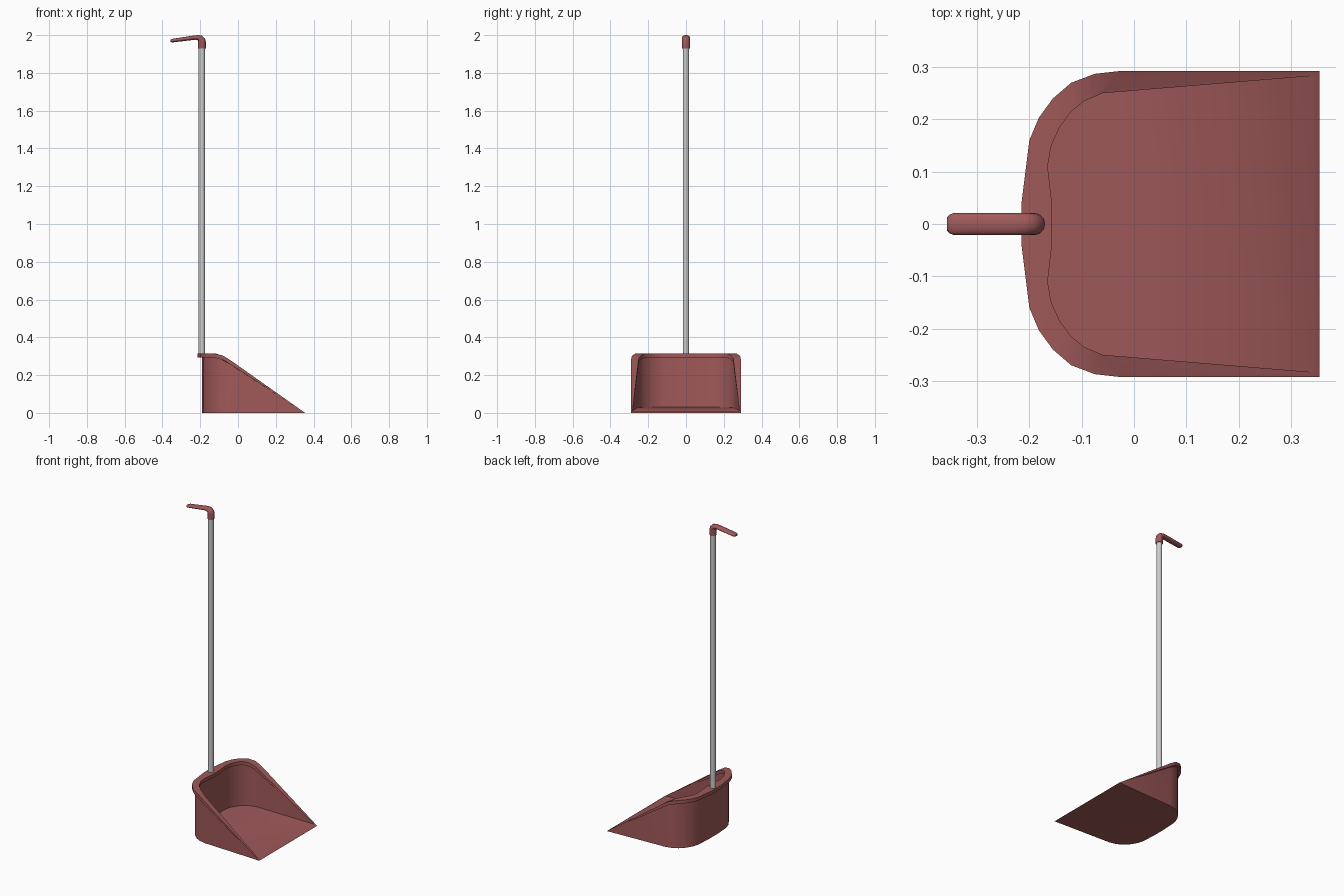
import bpy, bmesh, math
from mathutils import Vector

if "Cube" in bpy.data.objects:
    bpy.data.objects.remove(bpy.data.objects["Cube"])

red = bpy.data.materials.new("dull_red")
red.diffuse_color = (0.35, 0.1, 0.1, 1)
red.use_nodes = True
red.node_tree.nodes["Principled BSDF"].inputs["Base Color"].default_value = red.diffuse_color


def finish(bm, name, mat=None, angle=35):
    bmesh.ops.remove_doubles(bm, verts=bm.verts, dist=1e-5)
    bmesh.ops.recalc_face_normals(bm, faces=bm.faces)
    me = bpy.data.meshes.new(name)
    bm.to_mesh(me)
    bm.free()
    ob = bpy.data.objects.new(name, me)
    bpy.context.collection.objects.link(ob)
    if mat:
        me.materials.append(mat)
    bpy.ops.object.select_all(action='DESELECT')
    ob.select_set(True)
    bpy.context.view_layer.objects.active = ob
    bpy.ops.object.shade_smooth_by_angle(angle=math.radians(angle))
    return ob


def bridge(bm, a, b, closed):
    n = len(a)
    for i in range(n if closed else n - 1):
        j = (i + 1) % n
        quad = list(dict.fromkeys((a[i], a[j], b[j], b[i])))
        bm.faces.new(quad)


# Pan: stations from the mouth to the back centre
# (rim outer x, y, z, rim inner x, y, z)
half = [
    (-0.03, 0.292, 0.272, -0.06, 0.250, 0.290),
    (-0.075, 0.287, 0.301, -0.095, 0.235, 0.307),
    (-0.12, 0.27, 0.313, -0.12, 0.215, 0.315),
    (-0.155, 0.24, 0.315, -0.142, 0.185, 0.315),
    (-0.182, 0.203, 0.315, -0.158, 0.15, 0.315),
    (-0.20, 0.16, 0.315, -0.165, 0.11, 0.315),
    (-0.215, 0.04, 0.315, -0.157, 0.04, 0.315),
]


def floor_z(x):
    return 0.01 + (0.34 - x) * 0.04


def section(st):
    o, i = Vector(st[:3]), Vector(st[3:])
    wall, inside = i.lerp(o, 0.6), i.lerp(o, 0.25)
    drop = Vector((0, 0, 0.022))
    return [Vector((wall.x, wall.y, 0)), wall - drop, o - drop, o, i,
            i - drop, inside - drop, Vector((inside.x, inside.y, floor_z(inside.x)))]


mouth_o, mouth_i = Vector((0.355, 0.292, 0)), Vector((0.34, 0.283, 0.01))
sections = [[mouth_o] * 4 + [mouth_i] * 4] + [section(s) for s in half]
sections += [[Vector((p.x, -p.y, p.z)) for p in s] for s in reversed(sections)]

bm = bmesh.new()
rings = []
for s in sections:
    made = {}
    ring = []
    for p in s:
        k = tuple(p)
        if k not in made:
            made[k] = bm.verts.new(p)
        ring.append(made[k])
    rings.append(ring)
for a, b in zip(rings, rings[1:]):
    for k in range(7):
        quad = list(dict.fromkeys((a[k], a[k + 1], b[k + 1], b[k])))
        if len(quad) > 2:
            bm.faces.new(quad)
bm.faces.new([r[0] for r in rings])             # underside
bm.faces.new([r[-1] for r in rings])            # inner floor
bm.faces.new((rings[0][0], rings[0][-1], rings[-1][-1], rings[-1][0]))  # lip
finish(bm, "pan", red)

# Pole
bm = bmesh.new()
bmesh.ops.create_cone(bm, cap_ends=True, segments=24, radius1=0.017,
                      radius2=0.017, depth=1.66)
bmesh.ops.translate(bm, verts=bm.verts, vec=(-0.191, 0, 1.125))
finish(bm, "pole")

# Grip: bent sleeve that flattens along its arm (x, z, half thickness, half width)
path = [
    (-0.191, 1.93, 0.021, 0.021), (-0.191, 1.962, 0.021, 0.021),
    (-0.193, 1.974, 0.020, 0.021), (-0.200, 1.983, 0.017, 0.021),
    (-0.212, 1.987, 0.0135, 0.021), (-0.228, 1.987, 0.0115, 0.021),
    (-0.345, 1.971, 0.0095, 0.021), (-0.352, 1.970, 0.008, 0.018),
    (-0.357, 1.9695, 0.005, 0.013),
]
bm = bmesh.new()
rings = []
for k, (x, z, t, w) in enumerate(path):
    p, q = path[max(k - 1, 0)], path[min(k + 1, len(path) - 1)]
    d = Vector((q[0] - p[0], 0, q[1] - p[1])).normalized()
    n = Vector((d.z, 0, -d.x))
    rings.append([bm.verts.new(Vector((x, 0, z)) + n * t * math.cos(a)
                               + Vector((0, w * math.sin(a), 0)))
                  for a in (math.tau * i / 20 for i in range(20))])
for a, b in zip(rings, rings[1:]):
    bridge(bm, a, b, True)
bm.faces.new(rings[0])
bm.faces.new(rings[-1])
finish(bm, "grip", red, 50)
